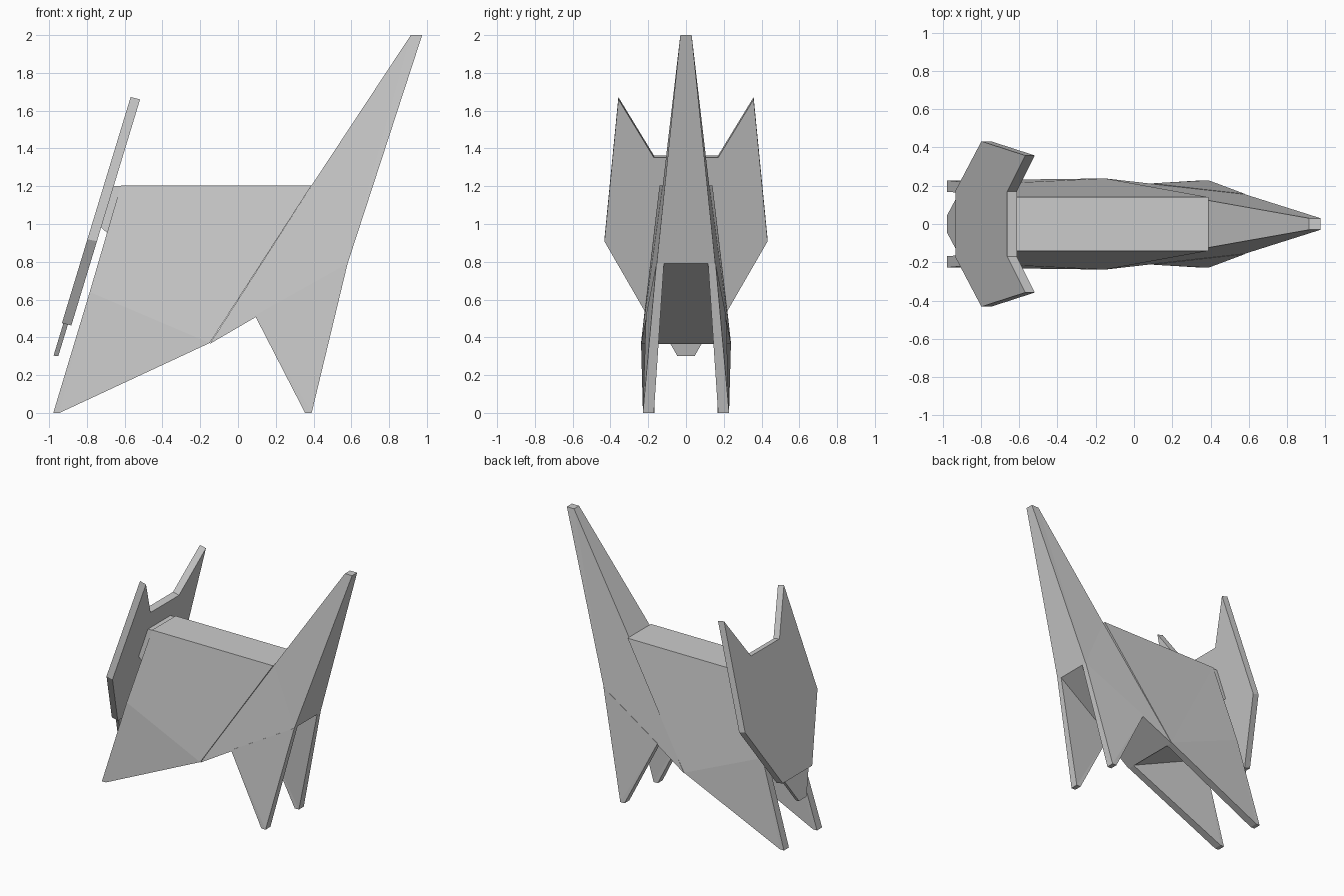
import bpy, bmesh

if "Cube" in bpy.data.objects:
    bpy.data.objects.remove(bpy.data.objects["Cube"])


def bridge(name, side_a, side_b):
    """Closed flat-faced solid joining two matching outlines."""
    bm = bmesh.new()
    a = [bm.verts.new(p) for p in side_a]
    b = [bm.verts.new(p) for p in side_b]
    bm.faces.new(a)
    bm.faces.new(b[::-1])
    for i in range(len(a)):
        j = (i + 1) % len(a)
        bm.faces.new((a[j], a[i], b[i], b[j]))
    # fold the slightly non-planar side panels into clean triangles
    bmesh.ops.triangulate(bm, faces=[f for f in bm.faces if len(f.verts) > 3])
    bmesh.ops.recalc_face_normals(bm, faces=bm.faces)
    mesh = bpy.data.meshes.new(name)
    bm.to_mesh(mesh)
    bm.free()
    obj = bpy.data.objects.new(name, mesh)
    bpy.context.collection.objects.link(obj)
    return obj


def symmetric(name, outline):
    """Side outline of (x, z, half width), spanning both sides of y = 0."""
    return bridge(name, [(x, -w, z) for x, z, w in outline],
                  [(x, w, z) for x, z, w in outline])


def leg_pair(name, outline):
    """Thin plates on both sides; outline of (x, z, outer y, inner y)."""
    for label, s in (("left", -1), ("right", 1)):
        bridge(f"{name}_{label}", [(x, s * o, z) for x, z, o, i in outline],
               [(x, s * i, z) for x, z, o, i in outline])


def face_plate(name, half, front, back, drop):
    """Plate leaning with the face; half outline of (y, z), mirrored in y."""
    outline = half + [(-y, z) for y, z in reversed(half)]

    def lean(z):
        return -0.80 + (z - 0.91) * 0.304
    return bridge(name, [(lean(z) + front, y, z) for y, z in outline],
                  [(lean(z) + back, y, z - drop) for y, z in outline])


# Torso and raised tail
symmetric("body", [(-0.62, 1.205, 0.14), (0.39, 1.205, 0.14),
                   (-0.15, 0.37, 0.238), (-0.785, 0.64, 0.208)])
symmetric("tail", [(-0.15, 0.365, 0.238), (0.39, 1.205, 0.123), (0.915, 2.0, 0.03),
                   (0.975, 2.0, 0.03), (0.58, 0.79, 0.155)])

# Legs
leg_pair("front_leg", [(-0.785, 0.64, 0.208, 0.155), (-0.15, 0.37, 0.238, 0.185),
                       (-0.945, 0.0, 0.228, 0.168), (-0.978, 0.0, 0.228, 0.168)])
leg_pair("hind_leg", [(0.58, 0.79, 0.157, 0.117), (0.09, 0.515, 0.212, 0.165),
                      (0.355, 0.0, 0.228, 0.17), (0.39, 0.0, 0.228, 0.17)])

# Neck block between body and head
symmetric("neck", [(-0.60, 1.20, 0.135), (-0.68, 1.20, 0.135), (-0.745, 1.0, 0.15),
                   (-0.69, 0.95, 0.155), (-0.60, 0.95, 0.155)])

# Head plate with two ears, and the snout plate poking out below
face_plate("head", [(0.17, 1.363), (0.358, 1.672), (0.432, 0.92), (0.175, 0.475)],
           0.0, 0.05, 0.012)
face_plate("snout", [(0.33, 0.80), (0.045, 0.303)], 0.008, 0.033, 0.003)
